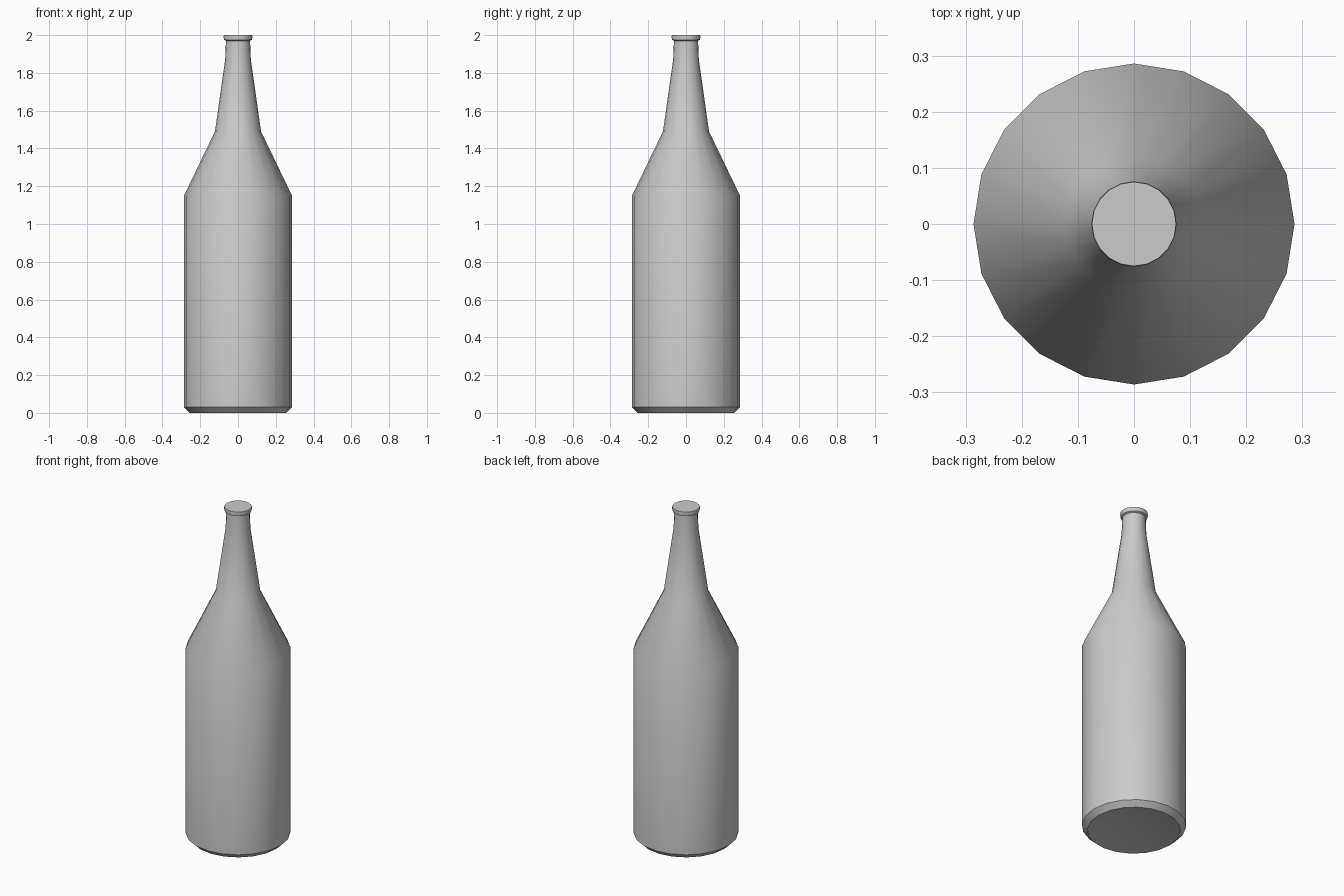
import bpy, bmesh, math

if "Cube" in bpy.data.objects:
    bpy.data.objects.remove(bpy.data.objects["Cube"])

SIDES = 20

# One plain grey for the whole bottle
grey = bpy.data.materials.new("grey")
grey.diffuse_color = (0.6, 0.6, 0.6, 1)
grey.use_nodes = True
grey.node_tree.nodes["Principled BSDF"].inputs["Base Color"].default_value = grey.diffuse_color

# (radius, height) outline from the hollow of the base up to the closed mouth
profile = [
    (0.0, 0.04),                                  # base hollow
    (0.255, 0.0), (0.286, 0.03),                  # base edge
    (0.286, 1.15), (0.122, 1.49),                 # body and shoulder
    (0.068, 1.87), (0.064, 1.97),                 # neck
    (0.074, 1.975), (0.076, 1.99), (0.075, 2.0),  # lip
    (0.0, 2.0),                                   # closed mouth
]


def lathe(name, outline, sides):
    bm = bmesh.new()
    rings = []
    for r, z in outline:
        if r == 0:
            rings.append([bm.verts.new((0, 0, z))] * sides)
        else:
            angles = [2 * math.pi * i / sides for i in range(sides)]
            rings.append([bm.verts.new((r * math.cos(a), r * math.sin(a), z)) for a in angles])
    for low, high in zip(rings, rings[1:]):
        for i in range(sides):
            j = (i + 1) % sides
            corners = dict.fromkeys((low[i], low[j], high[j], high[i]))
            bm.faces.new(list(corners))
    bmesh.ops.recalc_face_normals(bm, faces=bm.faces)
    mesh = bpy.data.meshes.new(name)
    bm.to_mesh(mesh)
    bm.free()
    obj = bpy.data.objects.new(name, mesh)
    bpy.context.collection.objects.link(obj)
    return obj


# Bottle, smooth with sharp base and lip edges
bottle = lathe("bottle", profile, SIDES)
bottle.data.materials.append(grey)
bpy.context.view_layer.objects.active = bottle
bottle.select_set(True)
bpy.ops.object.shade_smooth_by_angle(angle=math.radians(35))
